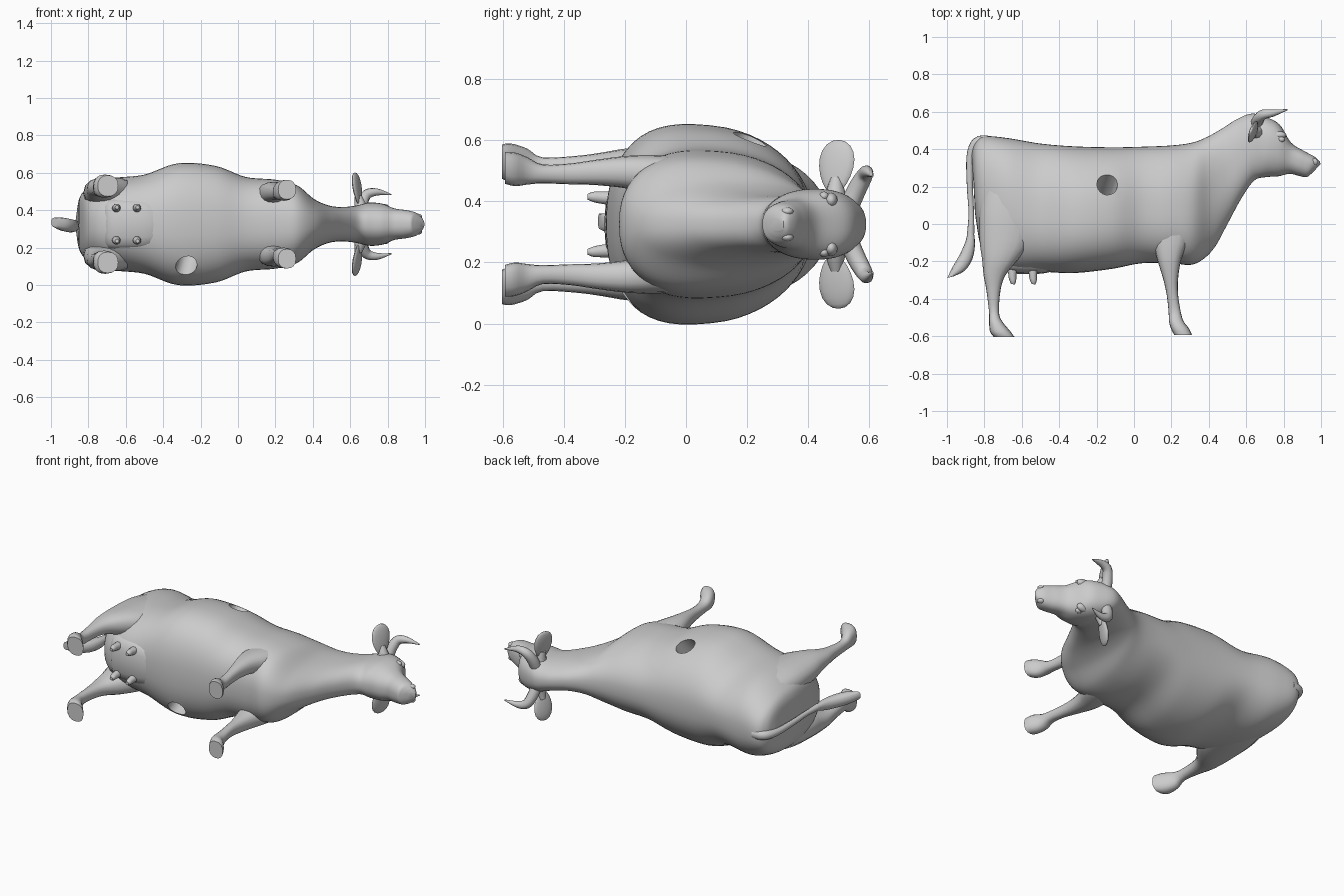
import bpy, bmesh, math
from mathutils import Vector, Matrix
from mathutils.bvhtree import BVHTree

if "Cube" in bpy.data.objects:
    bpy.data.objects.remove(bpy.data.objects["Cube"])

MID = 0.325  # mirror plane height: the animal lies on its side
grey = bpy.data.materials.new("plain_grey")
grey.diffuse_color = (0.6, 0.6, 0.6, 1)
grey.use_nodes = True
grey.node_tree.nodes["Principled BSDF"].inputs["Base Color"].default_value = grey.diffuse_color


def shade(me):
    for p in me.polygons:
        p.use_smooth = True
    me.set_sharp_from_angle(angle=math.radians(45))


def finish(name, bm):
    bmesh.ops.recalc_face_normals(bm, faces=bm.faces)
    me = bpy.data.meshes.new(name)
    bm.to_mesh(me)
    bm.free()
    ob = bpy.data.objects.new(name, me)
    bpy.context.collection.objects.link(ob)
    me.materials.append(grey)
    shade(me)
    return ob


def smooth_rows(rows, steps):
    """Catmull-Rom interpolation of parameter rows."""
    out = []
    for i in range(len(rows) - 1):
        a, b = rows[max(i - 1, 0)], rows[i]
        c, d = rows[i + 1], rows[min(i + 2, len(rows) - 1)]
        for s in range(steps):
            t = s / steps
            out.append([0.5 * (2 * q + (r - p) * t + (2 * p - 5 * q + 4 * r - u) * t * t
                               + (3 * q - p - 3 * r + u) * t ** 3)
                        for p, q, r, u in zip(a, b, c, d)])
    return out + [list(rows[-1])]


def skin(name, rings):
    bm = bmesh.new()
    loops = [[bm.verts.new(p) for p in r] for r in rings]
    n = len(loops[0])
    for a, b in zip(loops, loops[1:]):
        for i in range(n):
            bm.faces.new((a[i], a[(i + 1) % n], b[(i + 1) % n], b[i]))
    bm.faces.new(loops[0])
    bm.faces.new(loops[-1])
    return finish(name, bm)


def loft(name, rows, n=24, steps=3, power=0.85):
    """Rows: top x, top y, bottom x, bottom y, z centre, half width, low-slung skew."""
    rings = []
    for xt, yt, xb, yb, zc, w, skew in smooth_rows(rows, steps):
        ring = []
        for i in range(n):
            c, s = math.cos(math.tau * i / n), math.sin(math.tau * i / n)
            c2 = math.copysign(abs(c) ** power, c)
            s2 = math.copysign(abs(s) ** power, s)
            ring.append(((xt + xb) / 2 + (xt - xb) / 2 * c2,
                         (yt + yb) / 2 + (yt - yb) / 2 * c2,
                         zc + w * s2 * (1 - skew * c)))
        rings.append(ring)
    return skin(name, rings)


def tube(name, rows, n=10, steps=4):
    """Rows: x, y, z, radius."""
    rows = smooth_rows(rows, steps)
    pts = [Vector(r[:3]) for r in rows]
    rings = []
    for i, p in enumerate(pts):
        d = (pts[min(i + 1, len(pts) - 1)] - pts[max(i - 1, 0)]).normalized()
        ref = Vector((0.3, 0.9, 0.1)) if abs(d.y) < 0.75 else Vector((0, 0, 1))
        u = d.cross(ref).normalized()
        if rings:  # keep rings aligned
            u = (last_u - d * last_u.dot(d)).normalized()
        v = d.cross(u)
        last_u = u
        rings.append([p + rows[i][3] * (u * math.cos(math.tau * k / n) + v * math.sin(math.tau * k / n))
                      for k in range(n)])
    return skin(name, rings)


def blob(name, loc, size, rot=Matrix(), taper=0.0):
    bm = bmesh.new()
    bmesh.ops.create_uvsphere(bm, u_segments=16, v_segments=10, radius=1)
    for v in bm.verts:
        k = 1 - taper * v.co.z
        v.co = Vector((v.co.x * size[0] * k, v.co.y * size[1] * k, v.co.z * size[2]))
    bm.transform(Matrix.Translation(loc) @ rot)
    return finish(name, bm)


def bore(ob, start, end, radius):
    """Open a round tunnel from start to end: remove skin, fit round rims, draw the walls inward."""
    mid, axis = (start + end) / 2, (end - start).normalized()
    bm = bmesh.new()
    bm.from_mesh(ob.data)
    tree = BVHTree.FromBMesh(bm)

    def radial(co):
        return (co - mid) - axis * (co - mid).dot(axis)
    near = {v for v in bm.verts if radial(v.co).length < radius * 1.12}
    bmesh.ops.delete(bm, geom=[f for f in bm.faces if near & set(f.verts)], context='FACES')
    edges = [e for e in bm.edges if e.is_boundary]
    for wall in (False, True):
        new = bmesh.ops.extrude_edge_only(bm, edges=edges)["geom"]
        for v in (g for g in new if isinstance(g, bmesh.types.BMVert)):
            spot = mid + radial(v.co).normalized() * radius
            if wall:
                v.co = spot
            else:
                way = axis if (v.co - mid).dot(axis) > 0 else -axis
                v.co = tree.ray_cast(spot, way)[0] or v.co
        edges = [g for g in new if isinstance(g, bmesh.types.BMEdge)]
    bm.to_mesh(ob.data)
    bm.free()
    shade(ob.data)


# Trunk, neck and head in one skin: top x, top y, bottom x, bottom y, half width
hull = [
    (-.868, .37, -.855, .16, .05), (-.85, .43, -.845, .02, .14), (-.80, .468, -.80, -.17, .195),
    (-.68, .46, -.68, -.25, .245), (-.50, .43, -.50, -.255, .262), (-.32, .415, -.32, -.262, .322),
    (-.12, .41, -.12, -.24, .308), (.04, .413, .04, -.21, .25), (.20, .42, .20, -.21, .235),
    (.31, .435, .32, -.215, .205), (.39, .465, .42, -.14, .135), (.47, .51, .50, .00, .10),
    (.55, .56, .57, .13, .092), (.63, .59, .64, .23, .10), (.71, .57, .70, .25, .115),
    (.78, .53, .77, .255, .108), (.84, .435, .83, .268, .084), (.91, .39, .88, .258, .075),
    (.962, .362, .92, .25, .064), (.990, .338, .94, .262, .043), (.997, .32, .96, .28, .02)]
body = loft("body", [(a, b, c, d, MID, w, .15 if -.6 < a < .35 else -.08 if a > .6 else 0)
                     for a, b, c, d, w in hull], n=56, steps=6)
bore(body, Vector((-.15, .19, .58)), Vector((-.275, -.20, .108)), .056)

# Legs: y, rear x, front x, offset from mirror plane, half width
hind = [(.27, -.79, -.53, .14, .075), (.08, -.825, -.52, .16, .085), (-.09, -.825, -.55, .172, .08),
        (-.19, -.812, -.62, .185, .064), (-.27, -.805, -.685, .19, .046), (-.35, -.79, -.713, .188, .037),
        (-.47, -.775, -.722, .185, .034), (-.52, -.775, -.705, .198, .05), (-.575, -.77, -.66, .203, .062),
        (-.603, -.75, -.64, .205, .056)]
fore = [(.14, .11, .31, .145, .065), (-.06, .10, .30, .155, .07), (-.18, .122, .255, .17, .055),
        (-.29, .155, .236, .17, .042), (-.38, .175, .236, .165, .034), (-.47, .185, .25, .165, .031),
        (-.52, .187, .265, .175, .045), (-.56, .198, .295, .18, .055), (-.593, .215, .31, .185, .052)]
for side, tag in ((1, "upper"), (-1, "lower")):
    def Z(o):
        return MID + side * o
    for leg, rows in (("hind_leg", hind), ("front_leg", fore)):
        loft(f"{leg}_{tag}", [(a, y, b, y, Z(o), w, 0) for y, a, b, o, w in rows], n=16)
    # Horn sweeping out, then forward
    tube(f"horn_{tag}", [(.655, .535, Z(.06), .032), (.665, .56, Z(.115), .031), (.69, .585, Z(.16), .027),
                         (.745, .594, Z(.172), .019), (.82, .611, Z(.158), .003)])
    # Leaf-shaped ear
    tilt = (Matrix.Rotation(side * math.radians(-8), 4, 'Y') @ Matrix.Rotation(side * math.radians(-6), 4, 'X')
            @ Matrix.Rotation(math.radians(-20), 4, 'Z'))
    blob(f"ear_{tag}", (.638, .492, Z(.188)), (.015, .06, side * .09), tilt, -.2)
    tube(f"ear_base_{tag}", [(.66, .49, Z(.07), .04), (.652, .49, Z(.11), .03), (.642, .492, Z(.15), .02)])
    # Eye, brow and nostril
    blob(f"eye_{tag}", (.785, .452, Z(.092)), (.022, .016, .015))
    blob(f"brow_{tag}", (.77, .475, Z(.078)), (.045, .022, .026))
    blob(f"nostril_{tag}", (.962, .332, Z(.042)), (.022, .02, .014))
    # Teats
    for x in (-.65, -.54):
        tube(f"teat_{tag}", [(x, -.24, Z(.085), .024), (x, -.28, Z(.088), .021),
                             (x + .003, -.305, Z(.09), .017), (x + .003, -.322, Z(.09), .01)])

# Udder
loft("udder", [(-.74, -.08, -.73, -.20, MID, .10, 0), (-.69, -.08, -.69, -.255, MID, .135, 0),
               (-.58, -.08, -.58, -.268, MID, .14, 0), (-.47, -.10, -.47, -.262, MID, .13, 0),
               (-.40, -.12, -.40, -.24, MID, .09, 0)], n=16, power=.7)

# Tail with a brush at the end
tube("tail", [(-.78, .445, MID, .03), (-.84, .435, MID, .029), (-.875, .36, MID, .021),
              (-.877, .20, MID, .017), (-.87, .06, MID, .015), (-.873, -.05, MID, .02)])
loft("tail_brush", [(-.888, -.03, -.858, -.03, MID, .014, 0), (-.90, -.09, -.85, -.11, MID - .008, .03, 0),
                    (-.93, -.16, -.865, -.19, MID - .008, .036, 0), (-.97, -.23, -.905, -.25, MID, .035, 0),
                    (-.998, -.288, -.965, -.28, MID + .01, .025, 0)], n=12)
